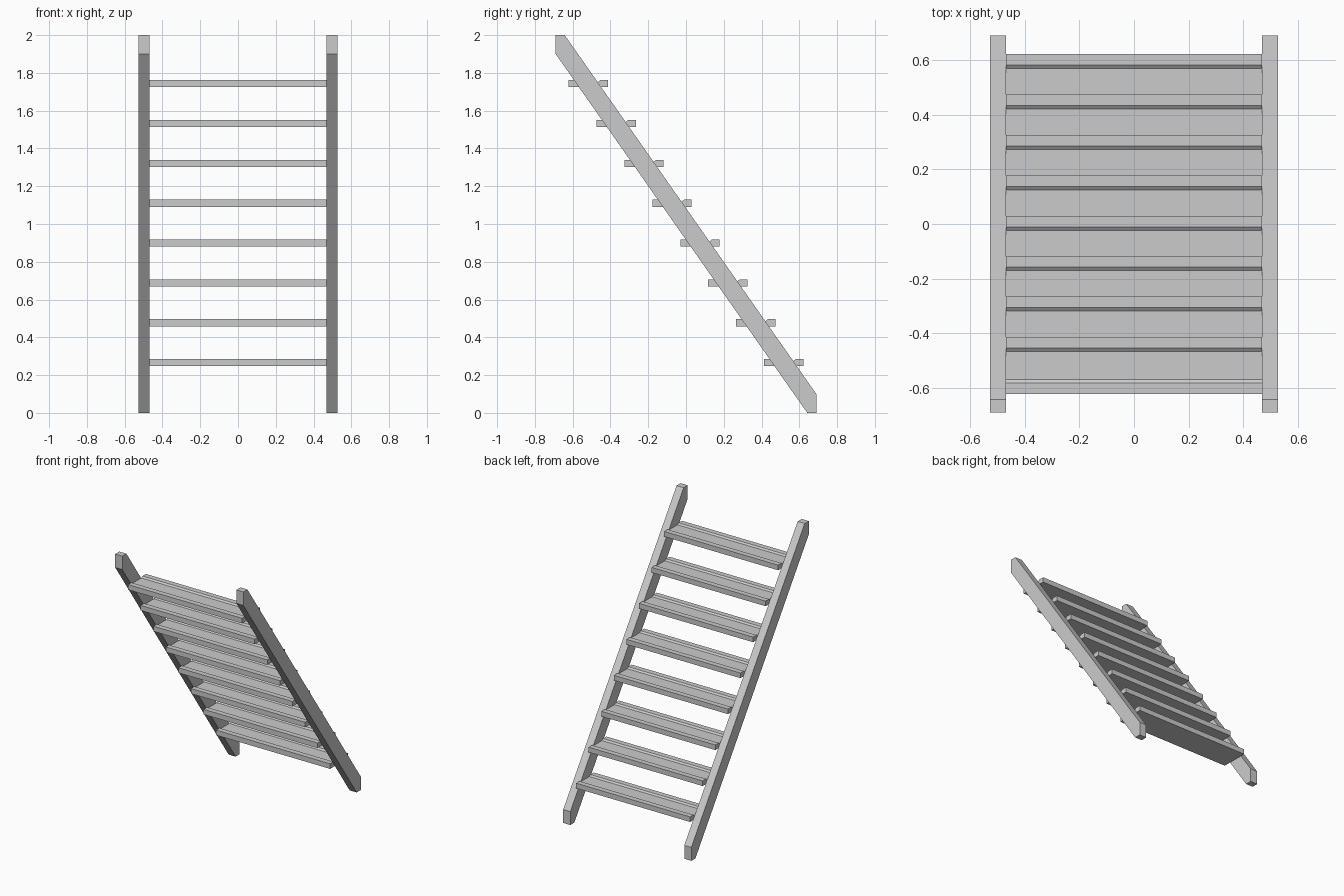
import bpy
import bmesh

cube = bpy.data.objects.get("Cube")
if cube:
    bpy.data.objects.remove(cube, do_unlink=True)

grey = bpy.data.materials.new("plain_grey")
grey.use_nodes = True
colour = (0.6, 0.6, 0.6, 1)
grey.diffuse_color = colour
grey.node_tree.nodes["Principled BSDF"].inputs["Base Color"].default_value = colour


def extrude_profile(name, profile, x0, x1):
    """Solid made by sweeping a closed (y, z) outline from x0 to x1."""
    bm = bmesh.new()
    face = bm.faces.new([bm.verts.new((x0, y, z)) for y, z in profile])
    swept = bmesh.ops.extrude_face_region(bm, geom=[face])["geom"]
    verts = [v for v in swept if isinstance(v, bmesh.types.BMVert)]
    bmesh.ops.translate(bm, verts=verts, vec=(x1 - x0, 0, 0))
    bmesh.ops.recalc_face_normals(bm, faces=bm.faces)
    mesh = bpy.data.meshes.new(name)
    bm.to_mesh(mesh)
    bm.free()
    mesh.materials.append(grey)
    obj = bpy.data.objects.new(name, mesh)
    bpy.context.collection.objects.link(obj)
    return obj


# Sloping side rails, cut plumb and level at both ends
INNER, OUTER = 0.469, 0.527
half = [(-0.69, 1.9), (-0.69, 2.0), (-0.642, 2.0)]
rail = half + [(-y, 2 - z) for y, z in half]
extrude_profile("left_rail", rail, INNER, OUTER)
extrude_profile("right_rail", rail, -OUTER, -INNER)

# Treads with a shallow dished top between two raised lips
DEPTH, THICK, LIP, SLOPE, DISH = 0.208, 0.038, 0.04, 0.013, 0.01
h = DEPTH / 2
tread = [(-h, 0), (-h, THICK), (LIP - h, THICK), (LIP + SLOPE - h, THICK - DISH),
         (h - LIP - SLOPE, THICK - DISH), (h - LIP, THICK), (h, THICK), (h, 0)]
COUNT, RISE, RUN = 8, 0.211, 0.1478
for i in range(COUNT):
    y = 0.517 - i * RUN
    z = 0.247 + i * RISE
    extrude_profile(f"tread_{i + 1}", [(y + a, z + b) for a, b in tread], -INNER, INNER)
